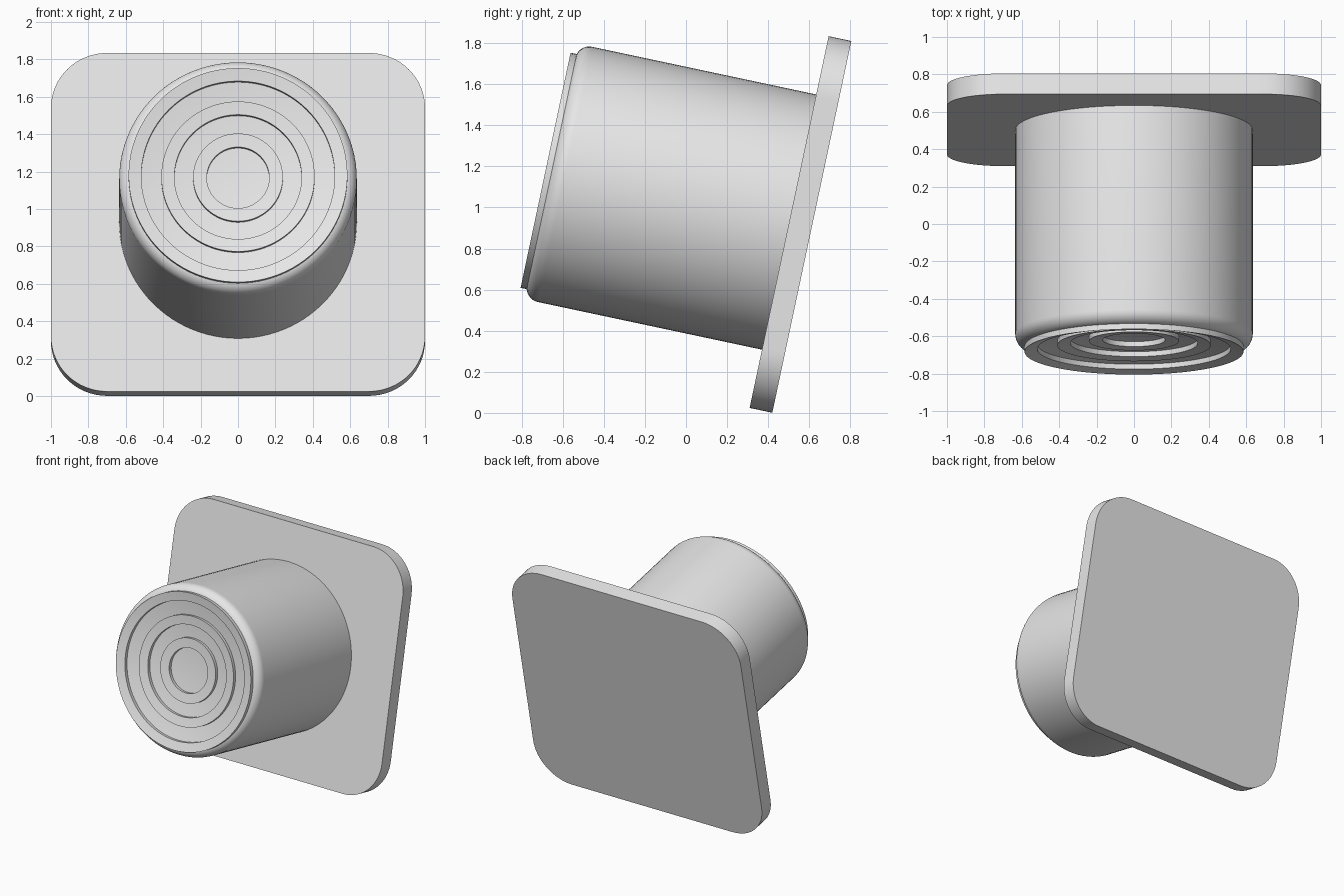
import bpy, bmesh
from math import radians, sin, cos, pi
from mathutils import Matrix

cube = bpy.data.objects.get("Cube")
if cube:
    bpy.data.objects.remove(cube, do_unlink=True)

gray = bpy.data.materials.new("light_gray")
gray.use_nodes = True
gray.diffuse_color = (0.8, 0.8, 0.8, 1)
gray.node_tree.nodes["Principled BSDF"].inputs["Base Color"].default_value = (0.8, 0.8, 0.8, 1)

# Local frame: z is the barrel axis, origin at the centre of the plate's front face
TILT = Matrix.Translation((0, 0.502, 0.929)) @ Matrix.Rotation(radians(78), 4, 'X')


def add_part(name, bm):
    bmesh.ops.recalc_face_normals(bm, faces=bm.faces)
    bm.transform(TILT)
    mesh = bpy.data.meshes.new(name)
    bm.to_mesh(mesh)
    bm.free()
    mesh.materials.append(gray)
    obj = bpy.data.objects.new(name, mesh)
    bpy.context.collection.objects.link(obj)
    bpy.ops.object.select_all(action='DESELECT')
    obj.select_set(True)
    bpy.context.view_layer.objects.active = obj
    bpy.ops.object.shade_smooth_by_angle(angle=radians(30))


def lathe(name, profile, steps=96):
    """Spin a (radius, height) profile round the barrel axis."""
    bm = bmesh.new()
    verts = [bm.verts.new((r, 0, h)) for r, h in profile]
    edges = [bm.edges.new(pair) for pair in zip(verts, verts[1:])]
    bmesh.ops.spin(bm, geom=verts + edges, axis=(0, 0, 1), cent=(0, 0, 0),
                   angle=2 * pi, steps=steps, use_merge=True)
    bmesh.ops.remove_doubles(bm, verts=bm.verts, dist=1e-5)
    add_part(name, bm)


# Mounting plate with rounded corners
WIDTH, HEIGHT, THICK, CORNER = 2.0, 1.85, 0.113, 0.3
bm = bmesh.new()
outline = []
for i, (sx, sy) in enumerate([(1, 1), (-1, 1), (-1, -1), (1, -1)]):
    for k in range(17):
        a = pi / 2 * (i + k / 16)
        outline.append(bm.verts.new((sx * (WIDTH / 2 - CORNER) + CORNER * cos(a),
                                     sy * (HEIGHT / 2 - CORNER) + CORNER * sin(a), 0)))
face = bm.faces.new(outline)
back = bmesh.ops.extrude_face_region(bm, geom=[face])["geom"]
bmesh.ops.translate(bm, vec=(0, 0, -THICK),
                    verts=[v for v in back if isinstance(v, bmesh.types.BMVert)])
add_part("mounting_plate", bm)

# Barrel with a rounded front edge
RADIUS, FRONT, FILLET = 0.635, 1.185, 0.07
barrel = [(RADIUS, -0.01)]
for k in range(9):
    a = pi / 2 * k / 8
    barrel.append((RADIUS - FILLET + FILLET * cos(a), FRONT - FILLET + FILLET * sin(a)))
barrel.append((0.55, FRONT))
lathe("barrel", barrel)

# Front disc: a shallow dish with raised concentric rings
RIM, TOP, DISH, STEP = 0.585, 1.212, 0.07, 0.027
face_profile = [(0.55, FRONT - 0.005), (RIM, FRONT - 0.005)]
bands = [RIM, 0.517, 0.41, 0.34, 0.24, 0.167, 0]
for i, (outer, inner) in enumerate(zip(bands, bands[1:])):
    drop = STEP * (i % 2)
    for k in range(5):
        r = outer + (inner - outer) * k / 4
        face_profile.append((r, TOP - DISH * (1 - (r / RIM) ** 2) - drop))
lathe("ringed_front_disc", face_profile)
